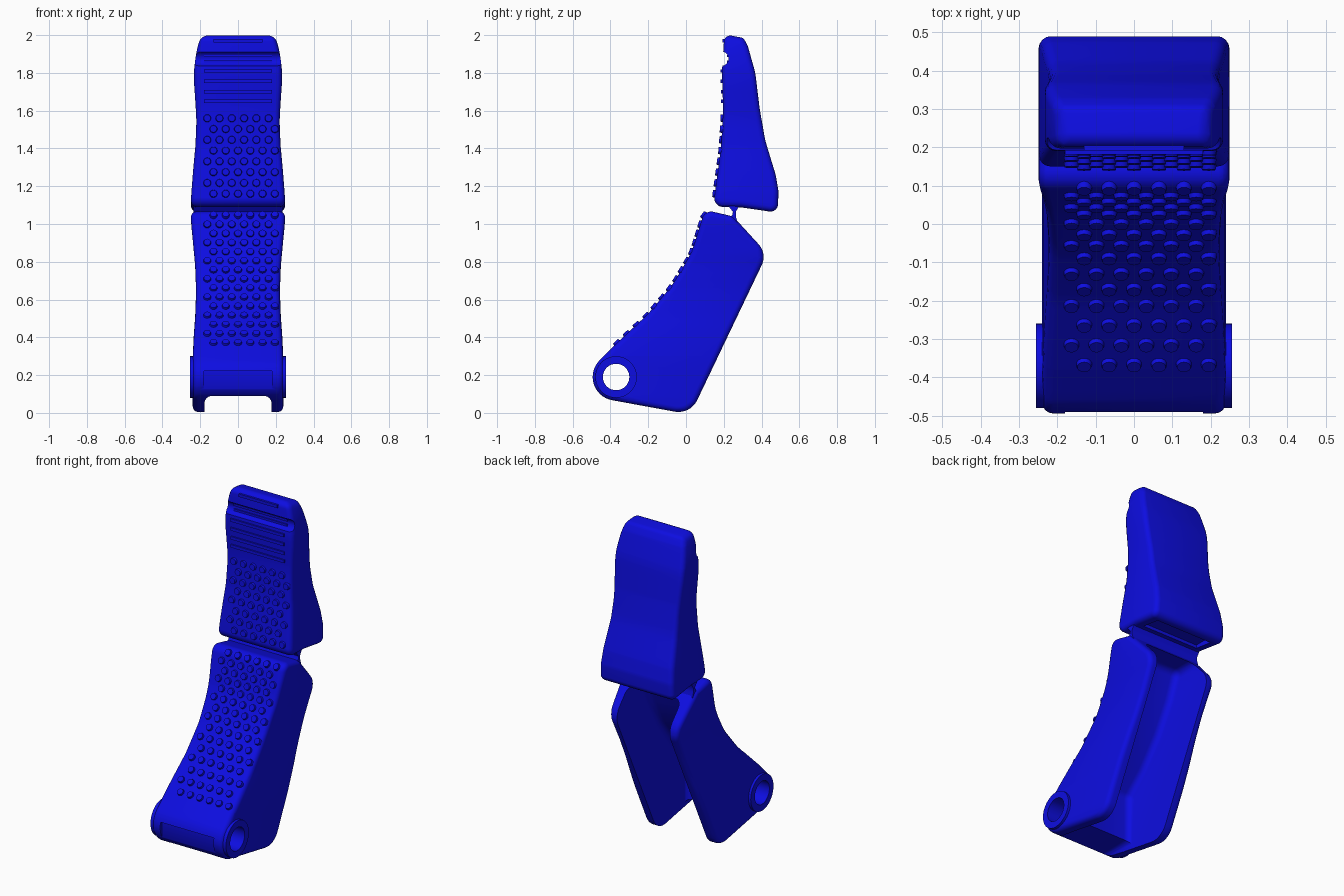
import bpy, bmesh, math
from mathutils import Vector, Matrix

if "Cube" in bpy.data.objects:
    bpy.data.objects.remove(bpy.data.objects["Cube"])

blue = bpy.data.materials.new("bright_blue")
blue.diffuse_color = (0.004, 0.004, 0.75, 1)
blue.use_nodes = True
blue.node_tree.nodes["Principled BSDF"].inputs["Base Color"].default_value = blue.diffuse_color


def finish(name, bm):
    bmesh.ops.recalc_face_normals(bm, faces=bm.faces)
    me = bpy.data.meshes.new(name)
    bm.to_mesh(me)
    bm.free()
    ob = bpy.data.objects.new(name, me)
    me.materials.append(blue)
    bpy.context.collection.objects.link(ob)
    return ob


def rounded(points, n=6):
    """Closed (y, z, radius) corners, counter-clockwise, to a loop with arcs."""
    out = []
    for i, (y, z, r) in enumerate(points):
        p = Vector((y, z))
        a = (Vector(points[i - 1][:2]) - p).normalized()
        b = (Vector(points[(i + 1) % len(points)][:2]) - p).normalized()
        if r == 0:
            out.append(p)
            continue
        half = a.angle(b) / 2
        t = r / math.tan(half)
        c = p + (a + b).normalized() * r / math.sin(half)
        s, e = p + a * t - c, p + b * t - c
        turn = math.pi - 2 * half
        k = max(2, round(n * turn / 1.2))
        for j in range(k + 1):
            f = turn * j / k
            out.append(c + (s * math.sin(turn - f) + e * math.sin(f)) / math.sin(turn))
    return out


def inset(loop, d):
    out = []
    for i, p in enumerate(loop):
        u = (p - loop[i - 1]).normalized()
        v = (loop[(i + 1) % len(loop)] - p).normalized()
        n1, n2 = Vector((-u.y, u.x)), Vector((-v.y, v.x))
        m = (n1 + n2).normalized()
        out.append(p + m * d / max(0.4, m.dot(n1)))
    return out


def width_at(table, z):
    if z <= table[0][0]:
        return table[0][1]
    for (z0, w0), (z1, w1) in zip(table, table[1:]):
        if z <= z1:
            return w0 + (w1 - w0) * (z - z0) / (z1 - z0)
    return table[-1][1]


def slab(name, loop, w, r, table=None):
    """Side profile extruded across x with filleted edges and varying width."""
    bm = bmesh.new()
    steps = [(w - r + r * math.cos(a), r * (1 - math.sin(a)))
             for a in (math.pi / 2 * k / 4 for k in range(5))] if r else [(w, 0)]
    layers = [(-x, d) for x, d in steps] + [(x, d) for x, d in reversed(steps)]
    rings = [[bm.verts.new((x, p.x, p.y)) for p in inset(loop, d)] for x, d in layers]
    n = len(loop)
    for A, B in zip(rings, rings[1:]):
        for i in range(n):
            bm.faces.new((A[i], A[(i + 1) % n], B[(i + 1) % n], B[i]))
    bm.faces.new(rings[0])
    bm.faces.new(rings[-1])
    if table:
        z = 0.0213
        while z < 2:
            bmesh.ops.bisect_plane(bm, geom=bm.verts[:] + bm.edges[:] + bm.faces[:],
                                   plane_co=(0, 0, z), plane_no=(0, 0, 1))
            z += 0.04
        for v in bm.verts:
            v.co.x *= width_at(table, v.co.z) / w
    return finish(name, bm)


def rod(name, y, z, r, half):
    bm = bmesh.new()
    bmesh.ops.create_cone(bm, cap_ends=True, segments=40, radius1=r, radius2=r, depth=2 * half,
                          matrix=Matrix.Translation((0, y, z)) @ Matrix.Rotation(math.pi / 2, 4, 'Y'))
    return finish(name, bm)


def block(name, x, y0, y1, z0, z1):
    return slab(name, [Vector(p) for p in ((y0, z0), (y1, z0), (y1, z1), (y0, z1))], x, 0)


def combine(ob, tool, op):
    tool.hide_render = True
    m = ob.modifiers.new("cut", 'BOOLEAN')
    m.object, m.operation, m.solver = tool, op, 'EXACT'
    bpy.context.view_layer.objects.active = ob
    bpy.ops.object.modifier_apply(modifier=m.name)
    bpy.data.objects.remove(tool)


def front(loop, z):
    """Point and outward normal on the front of a profile at height z."""
    best = None
    for i, p in enumerate(loop):
        q = loop[i - 1]
        if min(p.y, q.y) <= z <= max(p.y, q.y) and p.y != q.y:
            y = q.x + (p.x - q.x) * (z - q.y) / (p.y - q.y)
            if best is None or y < best[0]:
                d = (p - q).normalized()
                best = (y, Vector((0, d.y, -d.x)))
    return Vector((0, best[0], z)), best[1]


def grip_dots(name, loop, heights):
    bm = bmesh.new()
    for row, z in enumerate(heights):
        p, n = front(loop, z)
        rot = n.to_track_quat('Z', 'Y').to_matrix().to_4x4()
        for i in range(6):
            x = (-0.163 if row % 2 else -0.13) + 0.065 * i
            m = Matrix.Translation(p + Vector((x, 0, 0)) + n * 0.003) @ rot
            bmesh.ops.create_cone(bm, cap_ends=True, segments=14, radius1=0.022,
                                  radius2=0.018, depth=0.018, matrix=m)
    return finish(name, bm)


# lower segment: barrel, side walls and curved front
low = rounded([(-0.626, 0.11, 0.125), (0.023, -0.0085, 0.11), (0.43, 0.843, 0.1),
               (0.25, 1.04, 0.036), (0.10, 1.075, 0.05), (0.03, 0.85, 0.4),
               (-0.07, 0.68, 0.4), (-0.2, 0.525, 0.4), (-0.38, 0.356, 0.1)], 9)
lower = slab("lower_segment", low, 0.25, 0.03,
             [(0, 0.24), (0.28, 0.24), (0.4, 0.235), (0.52, 0.226), (0.65, 0.222),
              (0.78, 0.227), (0.92, 0.24), (1.0, 0.248), (1.06, 0.25)])
combine(lower, rod("boss", -0.37, 0.19, 0.11, 0.255), 'UNION')
channel = rounded([(-0.25, 0.09, 0), (-0.7, 0.09, 0), (-0.7, -0.3, 0), (0.8, -0.3, 0),
                   (0.8, 0.99, 0), (0.16, 0.99, 0.05), (0.10, 0.83, 0), (0.0, 0.65, 0),
                   (-0.13, 0.48, 0), (-0.25, 0.37, 0.05)])
combine(lower, slab("channel", channel, 0.178, 0.04), 'DIFFERENCE')
combine(lower, rod("pin_hole", -0.37, 0.19, 0.07, 0.4), 'DIFFERENCE')
combine(lower, block("front_relief", 0.18, -0.7, -0.477, -0.1, 0.222), 'DIFFERENCE')

# upper segment: fingertip shape
up = rounded([(0.145, 1.092, 0.045), (0.29, 1.088, 0.1), (0.485, 1.06, 0.04),
              (0.49, 1.17, 0.1), (0.475, 1.26, 0.2), (0.42, 1.44, 0.4), (0.39, 1.61, 0.4),
              (0.367, 1.8, 0.3), (0.328, 1.94, 0.1), (0.305, 1.985, 0.034), (0.203, 2.004, 0.034),
              (0.19, 1.8, 0.3), (0.197, 1.6, 0.5), (0.185, 1.4, 0.5), (0.155, 1.18, 0.2)], 9)
upper = slab("upper_segment", up, 0.25, 0.03,
             [(1.06, 0.25), (1.15, 0.248), (1.28, 0.238), (1.42, 0.225), (1.55, 0.22),
              (1.65, 0.226), (1.75, 0.233), (1.82, 0.232), (1.89, 0.224), (1.95, 0.211),
              (1.98, 0.2), (2.0, 0.185)])
combine(upper, rod("nail_groove", 0.187, 1.875, 0.038, 0.4), 'DIFFERENCE')
combine(upper, block("base_pocket", 0.19, 0.31, 0.43, 1.0, 1.105), 'DIFFERENCE')

# thin flexible hinge joining the segments
hinge_profile = [(0.22, 1.015), (0.275, 1.0), (0.264, 1.04), (0.264, 1.065),
                 (0.285, 1.1), (0.22, 1.1), (0.248, 1.065), (0.246, 1.05)]
hinge = slab("flex_hinge", [Vector(p) for p in hinge_profile], 0.235, 0)

# raised grip dots and fingertip ridges
dots_low = grip_dots("lower_grip_dots", low, [0.37 + 0.0483 * i for i in range(15)])
dots_up = grip_dots("upper_grip_dots", up, [1.16 + 0.0571 * i for i in range(8)])
ridges = []
for z, x in ((1.65, 0.18), (1.70, 0.18), (1.755, 0.18), (1.81, 0.18), (1.97, 0.13)):
    y = front(up, z)[0].y
    ridges.append(block("tip_ridge", x, y - 0.009, y + 0.01, z - 0.009, z + 0.009))
for z in (1.86, 1.89):
    ridges.append(block("groove_ridge", 0.18, 0.216, 0.235, z - 0.006, z + 0.006))

for ob in [lower, upper, hinge, dots_low, dots_up] + ridges:
    bpy.ops.object.select_all(action='DESELECT')
    ob.select_set(True)
    bpy.context.view_layer.objects.active = ob
    bpy.ops.object.shade_smooth_by_angle(angle=math.radians(32))
